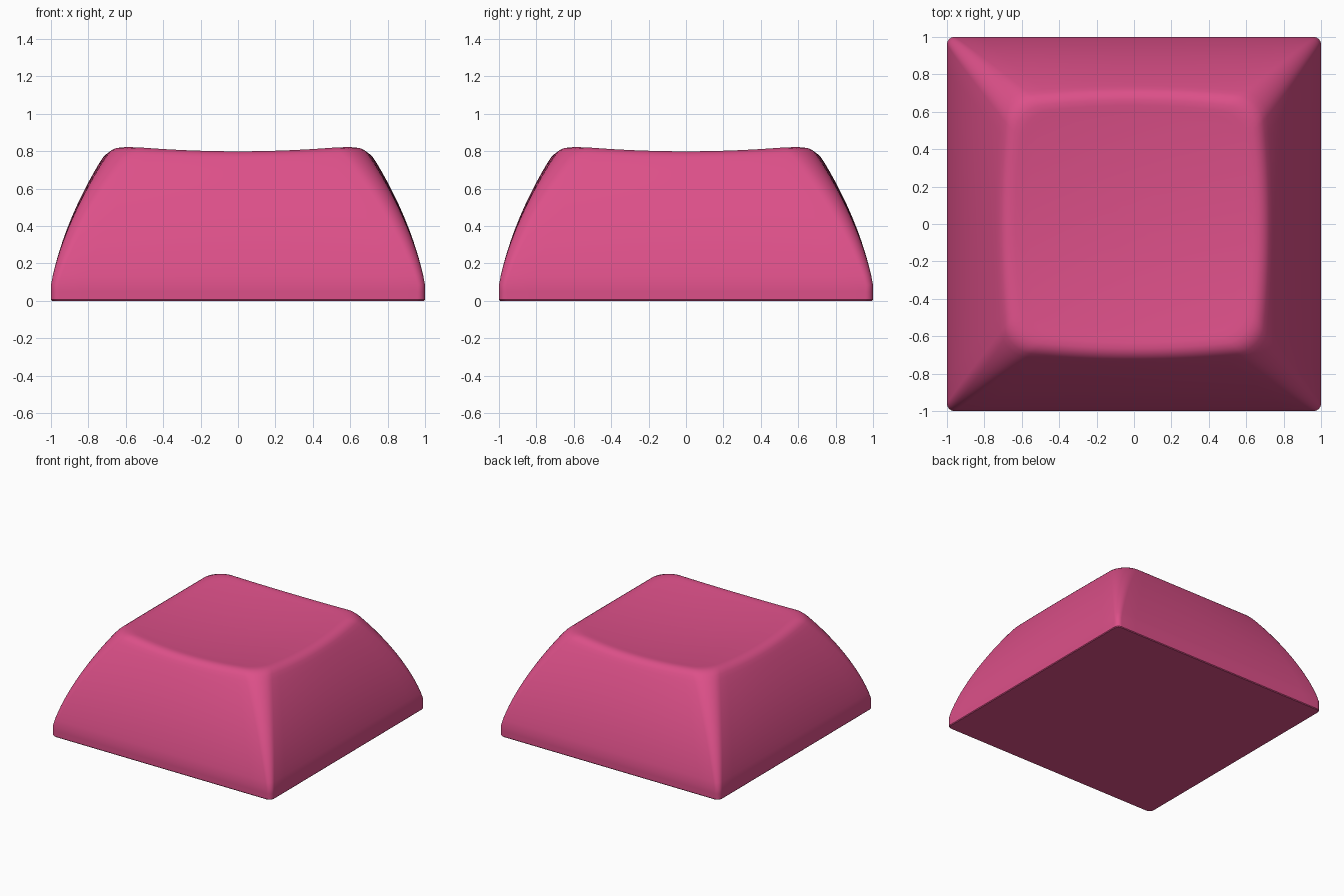
import bpy, bmesh, math

if "Cube" in bpy.data.objects:
    bpy.data.objects.remove(bpy.data.objects["Cube"])

DISH = 0.09   # curvature of the scooped top
ARC, EDGE = 8, 14


def ring_xy(h, r, bulge):
    """Rounded square whose sides bow outwards to half-width h."""
    a = h - bulge
    c = a - r
    quarter = [(c + r * math.cos(i / ARC * math.pi / 2),
                c + r * math.sin(i / ARC * math.pi / 2)) for i in range(ARC + 1)]
    quarter += [(c - 2 * c * i / EDGE, a) for i in range(1, EDGE)]
    pts = []
    for q in range(4):
        for x, y in quarter:
            for _ in range(q):
                x, y = -y, x
            pts.append((x + bulge * x / a * (1 - (y / a) ** 2),
                        y + bulge * y / a * (1 - (x / a) ** 2)))
    return pts


def ring(h, z):
    """One cross-section; corners rise with the dish near the top."""
    u = min(max((z - 0.09) / 0.69, 0), 1)
    pts = ring_xy(h, 0.04 + 0.09 * u, 0.045 * u * u)
    return [(x, y, z + DISH * u ** 3 * (x * x + y * y - h * h)) for x, y in pts]


# Skirt, curved sides and soft rim
rings = [ring(0.995, 0), ring(1, 0.006), ring(1, 0.05), ring(1, 0.085)]
for i in range(1, 15):
    u = 0.65 * i / 14
    rings.append(ring(1 - 0.202 * u - 0.306 * u * u, 0.09 + u))
for h, z in [(0.722, 0.766), (0.708, 0.781), (0.688, 0.793), (0.665, 0.799), (0.635, 0.798)]:
    rings.append(ring(h, z))

# Scooped top: shrink the rim outline towards the centre
rim = rings[-1]
for s in [0.95, 0.88, 0.75, 0.6, 0.45, 0.3, 0.15]:
    rings.append([(x * s, y * s, 0.761 + DISH * s * s * (x * x + y * y)) for x, y, _ in rim])

bm = bmesh.new()
loops = [[bm.verts.new(p) for p in r] for r in rings]
n = len(loops[0])
for lo, hi in zip(loops, loops[1:]):
    for i in range(n):
        j = (i + 1) % n
        bm.faces.new((lo[i], lo[j], hi[j], hi[i]))
centre = bm.verts.new((0, 0, 0.761))
for i in range(n):
    bm.faces.new((loops[-1][i], loops[-1][(i + 1) % n], centre))
bm.faces.new(loops[0][::-1])
bmesh.ops.recalc_face_normals(bm, faces=bm.faces[:])

mesh = bpy.data.meshes.new("keycap")
bm.to_mesh(mesh)
bm.free()
cap = bpy.data.objects.new("keycap", mesh)
bpy.context.collection.objects.link(cap)

# Pink plastic
mat = bpy.data.materials.new("pink_plastic")
mat.diffuse_color = (0.72, 0.08, 0.25, 1)
mat.use_nodes = True
mat.node_tree.nodes["Principled BSDF"].inputs["Base Color"].default_value = mat.diffuse_color
mesh.materials.append(mat)

bpy.context.view_layer.objects.active = cap
cap.select_set(True)
bpy.ops.object.shade_smooth_by_angle(angle=math.radians(35))
